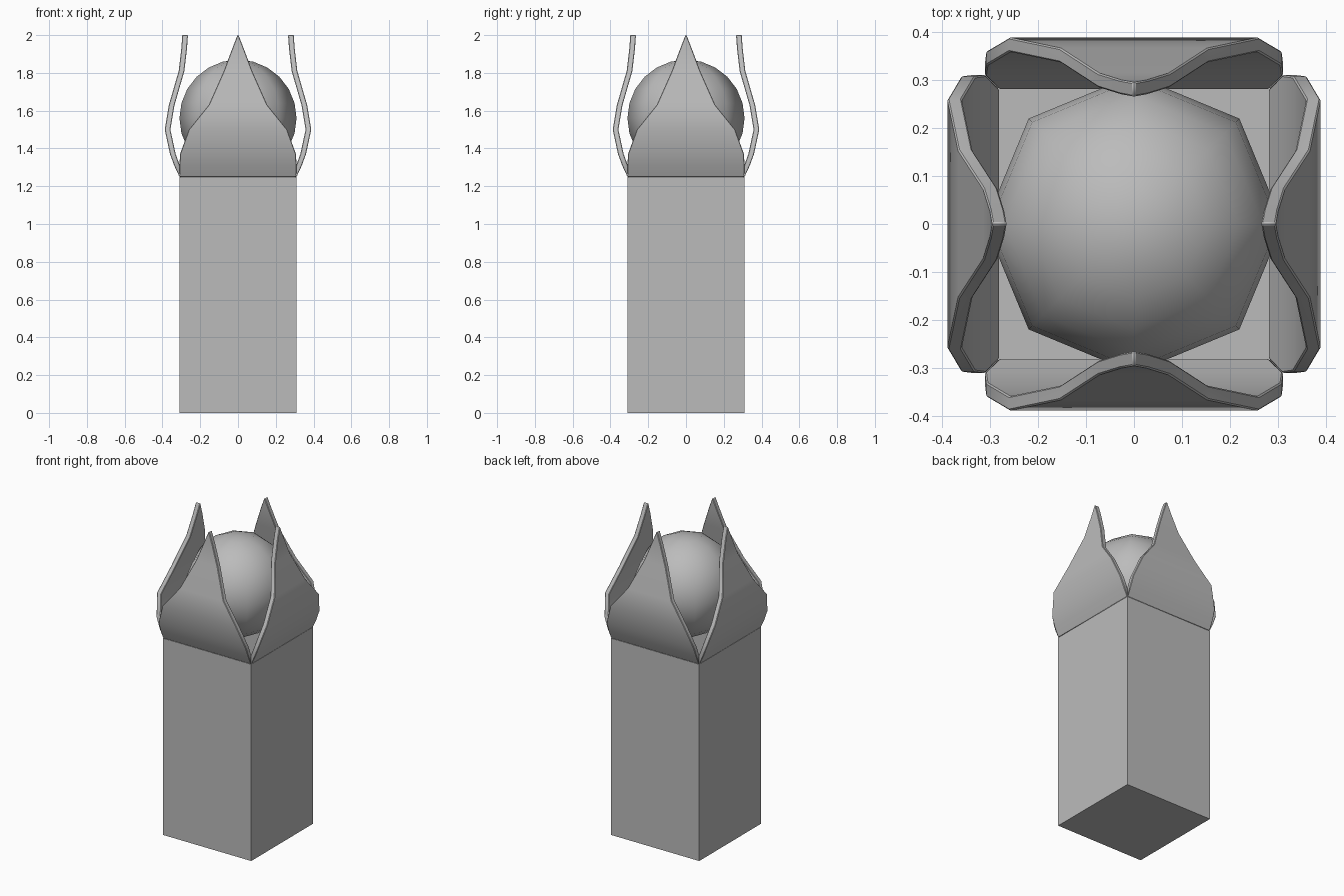
import bpy, bmesh, math
from mathutils import Matrix, Vector

if "Cube" in bpy.data.objects:
    bpy.data.objects.remove(bpy.data.objects["Cube"])

grey = bpy.data.materials.new("plain_grey")
grey.diffuse_color = (0.5, 0.5, 0.5, 1)
grey.use_nodes = True
grey.node_tree.nodes["Principled BSDF"].inputs["Base Color"].default_value = grey.diffuse_color


def finish(name, bm, angle, bevel=0.0):
    bmesh.ops.recalc_face_normals(bm, faces=bm.faces)
    me = bpy.data.meshes.new(name)
    bm.to_mesh(me)
    bm.free()
    me.materials.append(grey)
    ob = bpy.data.objects.new(name, me)
    bpy.context.collection.objects.link(ob)
    if bevel:
        mod = ob.modifiers.new("soft_edges", 'BEVEL')
        mod.width = bevel
        mod.segments = 1
        mod.limit_method = 'ANGLE'
        mod.angle_limit = math.radians(50)
    bpy.ops.object.select_all(action='DESELECT')
    ob.select_set(True)
    bpy.context.view_layer.objects.active = ob
    bpy.ops.object.shade_smooth_by_angle(angle=math.radians(angle))
    return ob


HALF, WALL, TOP = 0.31, 0.03, 1.25

# Hollow square column: box with an inset, sunk top
bm = bmesh.new()
bmesh.ops.create_cube(bm, size=1, matrix=Matrix.Translation((0, 0, TOP / 2))
                      @ Matrix.Diagonal((2 * HALF, 2 * HALF, TOP, 1)))
top = [f for f in bm.faces if f.calc_center_median().z > TOP - 0.01]
bmesh.ops.inset_region(bm, faces=top, thickness=WALL)
cap = min((f for f in bm.faces if f.calc_center_median().z > TOP - 0.01),
          key=lambda f: f.calc_center_median().xy.length)
hole = bmesh.ops.extrude_discrete_faces(bm, faces=[cap])["faces"][0]
bmesh.ops.translate(bm, verts=hole.verts, vec=(0, 0, WALL - TOP))
finish("column", bm, 35)

# Four pointed petals: rows of (height, outer distance, half width)
rows = [(1.25, 0.31, 0.31), (1.31, 0.338, 0.31), (1.37, 0.36, 0.307),
        (1.50, 0.388, 0.26), (1.63, 0.366, 0.155), (1.81, 0.314, 0.075),
        (1.93, 0.30, 0.03), (2.0, 0.295, 0.003)]


def petal(name, turn):
    bm = bmesh.new()
    rings = []
    for i, (z, d, w) in enumerate(rows):
        wi = w - WALL if i == 0 else w
        pts = [(-w, -d, z), (w, -d, z), (wi, WALL - d, z), (-wi, WALL - d, z)]
        rot = Matrix.Rotation(turn, 3, 'Z')
        rings.append([bm.verts.new(rot @ Vector(p)) for p in pts])
    for a, b in zip(rings, rings[1:]):
        for k in range(4):
            n = (k + 1) % 4
            bm.faces.new((a[k], a[n], b[n], b[k]))
    bm.faces.new(rings[0])
    bm.faces.new(rings[-1])
    finish(name, bm, 40, 0.006)


for i, side in enumerate(("front", "right", "back", "left")):
    petal(side + "_petal", i * math.pi / 2)

# Ball held between the petals
bm = bmesh.new()
bmesh.ops.create_uvsphere(bm, u_segments=8, v_segments=12, radius=0.31,
                          matrix=Matrix.Translation((0, 0, 1.56)))
finish("ball", bm, 60)
